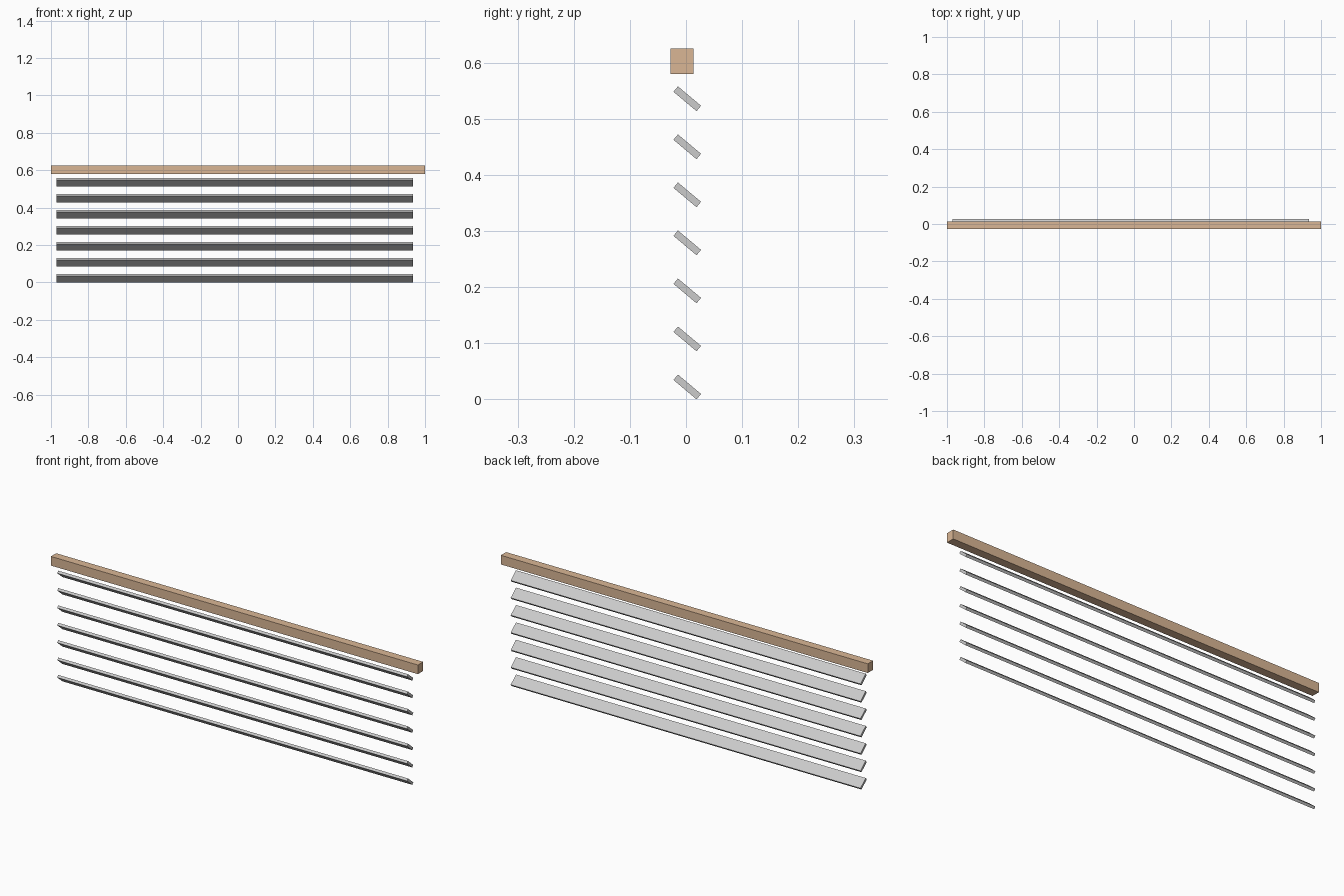
import bpy
from math import radians

if "Cube" in bpy.data.objects:
    bpy.data.objects.remove(bpy.data.objects["Cube"])


def box(name, size, center, tilt=0.0):
    bpy.ops.mesh.primitive_cube_add(size=1, location=center)
    ob = bpy.context.object
    ob.name = name
    ob.scale = size
    bpy.ops.object.transform_apply(location=False, rotation=False, scale=True)
    ob.rotation_euler.x = radians(tilt)
    return ob


# Wooden head rail
wood = bpy.data.materials.new("wood")
wood.diffuse_color = (0.70, 0.47, 0.30, 1)
wood.use_nodes = True
wood.node_tree.nodes["Principled BSDF"].inputs["Base Color"].default_value = wood.diffuse_color
rail = box("head_rail", (2.0, 0.041, 0.045), (0, -0.0075, 0.6025))
rail.data.materials.append(wood)

# Tilted slats, sloping down towards the back
SLATS, SPACING = 7, 0.0856
for i in range(SLATS):
    box(f"slat_{i + 1}", (1.906, 0.0537, 0.0125),
        (-0.0165, 0.0022, 0.0221 + i * SPACING), tilt=-40)
